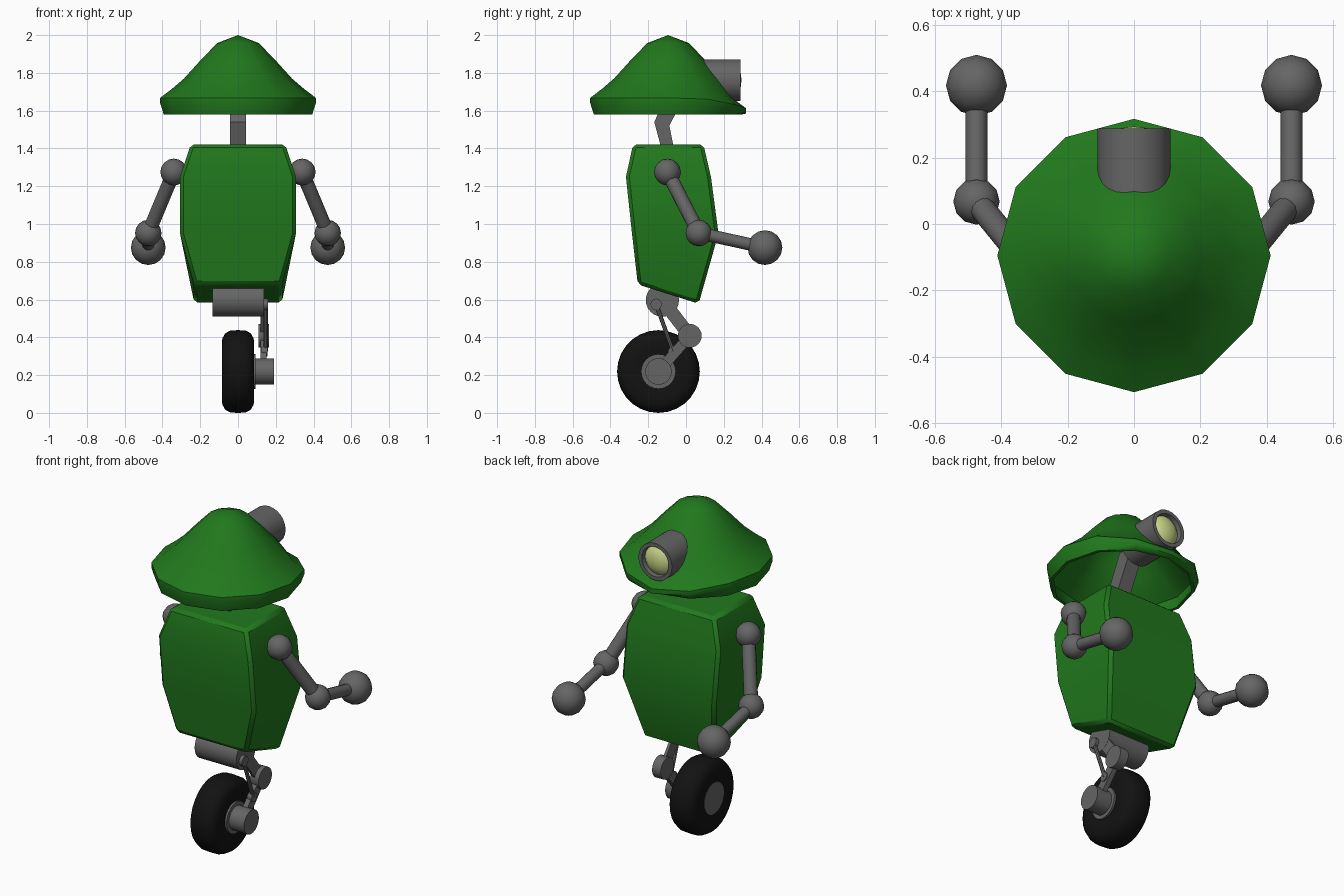
import bpy, bmesh, math
from mathutils import Vector

if "Cube" in bpy.data.objects:
    bpy.data.objects.remove(bpy.data.objects["Cube"])


def material(name, color):
    m = bpy.data.materials.new(name)
    m.diffuse_color = (*color, 1)
    m.use_nodes = True
    m.node_tree.nodes["Principled BSDF"].inputs["Base Color"].default_value = m.diffuse_color
    return m


GREEN = material("green_paint", (0.015, 0.19, 0.012))
BLACK = material("rubber", (0.006, 0.006, 0.006))
YELLOW = material("lens_glass", (0.6, 0.68, 0.25))
GREY = material("grey_metal", (0.13, 0.13, 0.13))


def finish(ob, name, mat=GREY, angle=35):
    ob.name = name
    ob.data.materials.append(mat)
    bpy.ops.object.select_all(action='DESELECT')
    ob.select_set(True)
    bpy.context.view_layer.objects.active = ob
    bpy.ops.object.shade_smooth_by_angle(angle=math.radians(angle))
    return ob


def mesh_object(name, verts, faces, mat=GREY, angle=35):
    me = bpy.data.meshes.new(name)
    me.from_pydata(verts, [], faces)
    bm = bmesh.new()
    bm.from_mesh(me)
    bmesh.ops.remove_doubles(bm, verts=bm.verts, dist=1e-5)
    bmesh.ops.recalc_face_normals(bm, faces=bm.faces)
    bm.to_mesh(me)
    bm.free()
    ob = bpy.data.objects.new(name, me)
    bpy.context.collection.objects.link(ob)
    return finish(ob, name, mat, angle)


def sphere(name, pos, r):
    bpy.ops.mesh.primitive_uv_sphere_add(segments=12, ring_count=8, radius=r, location=pos)
    return finish(bpy.context.object, name, angle=60)


def tube(name, p, q, r, n=12):
    p, q = Vector(p), Vector(q)
    d = q - p
    bpy.ops.mesh.primitive_cylinder_add(vertices=n, radius=r, depth=d.length, location=(p + q) / 2,
                                        rotation=d.to_track_quat('Z', 'Y').to_euler())
    return finish(bpy.context.object, name, angle=40)


def x_cylinder(name, x0, x1, y, z, r, n=24):
    return tube(name, (x0, y, z), (x1, y, z), r, n)


def prism(name, outline, x0, x1):
    # side outline (y, z) extruded along x
    n = len(outline)
    verts = [(x, y, z) for x in (x0, x1) for y, z in outline]
    faces = [tuple(range(n)), tuple(range(n, 2 * n))]
    faces += [(i, (i + 1) % n, n + (i + 1) % n, n + i) for i in range(n)]
    return mesh_object(name, verts, faces)


def link(name, a, b, w, x0, x1):
    a, b = Vector(a), Vector(b)
    d = (b - a).normalized() * w / 2
    s = Vector((-d.y, d.x))
    return prism(name, [a + s, a - s, b - s, b + s], x0, x1)


def lathe(name, profile, n, place, mat, angle=35, closed=False):
    # profile (radius, height) revolved; place maps (radius, height, angle) to a point
    k = len(profile)
    verts = [place(r, h, 2 * math.pi * i / n) for i in range(n) for r, h in profile]
    faces = []
    for i in range(n):
        for j in range(k if closed else k - 1):
            a, b = i * k, (i + 1) % n * k
            faces.append((a + j, a + (j + 1) % k, b + (j + 1) % k, b + j))
    return mesh_object(name, verts, faces, mat, angle)


# Hat: hollow twelve-sided shell whose brim dips at the lamp side
def hat_point(r, z, a):
    if r > 0.3 and z > 1.6:
        z -= 0.055 * max(0, math.cos(a)) ** 3
    return (r * math.sin(a), -0.095 + r * math.cos(a), z)


lathe("hat", [(0, 2), (0.11, 1.958), (0.2, 1.865), (0.286, 1.77), (0.35, 1.715), (0.412, 1.668),
              (0.412, 1.64), (0.393, 1.58), (0.375, 1.58), (0.385, 1.65), (0.33, 1.69),
              (0.26, 1.75), (0.18, 1.845), (0.1, 1.925), (0, 1.965)],
      12, hat_point, GREEN, 50)


# Lamp: housing with recessed rim and domed lens
def lamp_point(r, y, a):
    return (r * math.cos(a), y, 1.762 + r * math.sin(a))


lathe("lamp_housing", [(0, 0.02), (0.11, 0.02), (0.11, 0.288), (0.088, 0.288), (0.082, 0.255), (0, 0.255)],
      24, lamp_point, GREY)
lathe("lamp_lens", [(0.085, 0.262), (0.065, 0.279), (0.035, 0.29), (0, 0.294)], 24, lamp_point, YELLOW, 60)

# Neck: bent square bar up to the lamp
prism("neck", [(-0.125, 1.38), (-0.168, 1.54), (-0.07, 1.75), (0.03, 1.75), (-0.088, 1.52), (-0.06, 1.38)],
      -0.043, 0.043)

# Torso: bevelled box with four levels and a slanted underside
levels = [(0.232, -0.255, 0.067, 0.68, 0.578), (0.307, -0.286, 0.172, 0.95, 0.95),
          (0.307, -0.318, 0.132, 1.25, 1.25), (0.25, -0.28, 0.092, 1.422, 1.422)]
verts, faces = [], [(0, 1, 2, 3), (12, 13, 14, 15)]
for x, y0, y1, z0, z1 in levels:
    verts += [(-x, y0, z0), (x, y0, z0), (x, y1, z1), (-x, y1, z1)]
for j in range(3):
    for i in range(4):
        k = (i + 1) % 4
        faces.append((4 * j + i, 4 * j + k, 4 * j + 4 + k, 4 * j + 4 + i))
torso = mesh_object("torso", verts, faces, GREEN, 28)
bev = torso.modifiers.new("edge_bevel", 'BEVEL')
bev.width = 0.018
bev.segments = 1
bev.limit_method = 'ANGLE'
bev.angle_limit = math.radians(40)

# Arms: ball joints and tubes on both sides
for side, s in (("left", -1), ("right", 1)):
    shoulder, elbow, hand = (s * 0.34, -0.098, 1.275), (s * 0.475, 0.068, 0.952), (s * 0.475, 0.418, 0.875)
    sphere(side + "_shoulder", shoulder, 0.071)
    sphere(side + "_elbow", elbow, 0.07)
    sphere(side + "_hand", hand, 0.092)
    tube(side + "_upper_arm", shoulder, elbow, 0.038)
    tube(side + "_forearm", elbow, hand, 0.033)

# Leg: hip drum, knee, links, thin rod and pins on the right side
HIP, KNEE, AXLE = (-0.125, 0.597), (0.02, 0.408), (-0.146, 0.219)
PIN_TOP, PIN_LOW = (-0.158, 0.575), (-0.068, 0.325)
x_cylinder("hip_drum", -0.135, 0.138, *HIP, 0.088)
x_cylinder("hip_pin", 0.13, 0.158, *PIN_TOP, 0.03, 16)
x_cylinder("knee", 0.108, 0.164, *KNEE, 0.063)
x_cylinder("rod_pin", 0.125, 0.155, *PIN_LOW, 0.027, 16)
link("upper_link", HIP, KNEE, 0.07, 0.12, 0.137)
link("lower_link", KNEE, AXLE, 0.055, 0.12, 0.15)
tube("push_rod", (0.147, *PIN_TOP), (0.147, *PIN_LOW), 0.011, 8)

# Wheel: rounded tyre, hub and motor
tyre = [(0.09, -0.08), (0.14, -0.086), (0.175, -0.083), (0.202, -0.068), (0.217, -0.04), (0.219, 0)]
tyre += [(r, -x) for r, x in reversed(tyre[:-1])]
lathe("tyre", tyre, 28, lambda r, x, a: (x, AXLE[0] + r * math.cos(a), AXLE[1] + r * math.sin(a)),
      BLACK, 50, closed=True)
x_cylinder("hub", -0.082, 0.092, *AXLE, 0.092)
x_cylinder("wheel_motor", 0.08, 0.19, *AXLE, 0.07)
